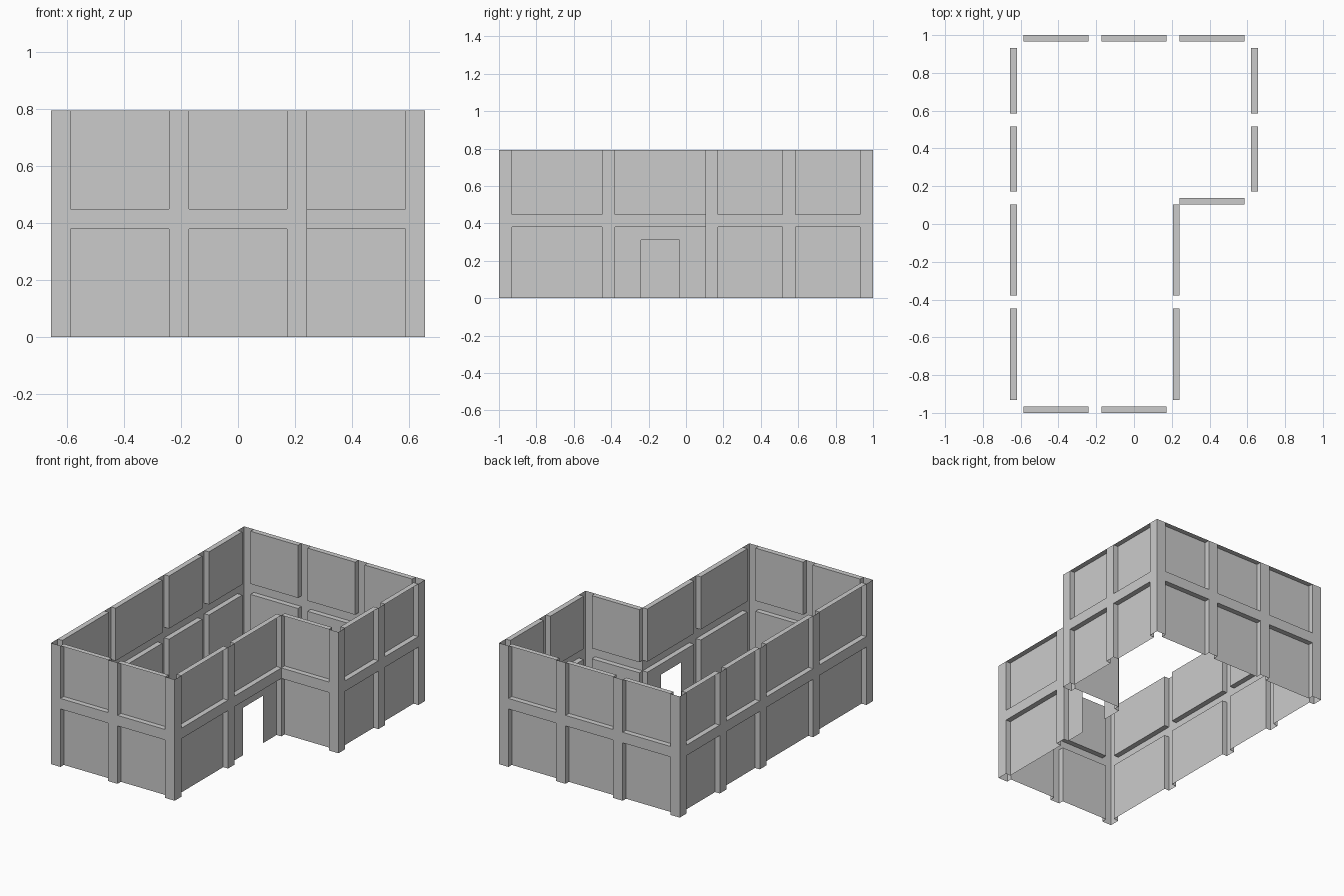
import bpy
import bmesh
from mathutils import Vector

if "Cube" in bpy.data.objects:
    bpy.data.objects.remove(bpy.data.objects["Cube"])

U = 2 / 58                      # module: the long side is 58 units
TOP, RAIL_LOW, RAIL_HIGH = 23, 11, 13
DEPTH = 1                       # panel recess
UP = Vector((0, 0, 1))


def build_wall(name, start, end, widths, door=None):
    """Sheet wall: alternating post / panel widths, running counterclockwise."""
    start, end = Vector((*start, 0)), Vector((*end, 0))
    along = (end - start).normalized()
    inward = -along.cross(UP)
    bm = bmesh.new()

    def point(s, z, depth=0):
        return bm.verts.new((start + along * s + UP * z + inward * depth) * U)

    def quad(s0, z0, s1, z1, depth=0):
        bm.faces.new([point(s0, z0, depth), point(s1, z0, depth),
                      point(s1, z1, depth), point(s0, z1, depth)])

    def recess(s0, z0, s1, z1):
        # reveals around the opening; the ground edge stays open
        ring = [(s0, z0), (s1, z0), (s1, z1), (s0, z1)]
        for i, a in enumerate(ring):
            b = ring[(i + 1) % 4]
            if a[1] == b[1] == 0:
                continue
            bm.faces.new([point(*a), point(*b), point(*b, DEPTH), point(*a, DEPTH)])
        # back panel, split around the doorway if there is one
        if door and z0 == 0 and s0 < door[0] < s1:
            d0, d1, dz = door
            quad(s0, 0, d0, dz, DEPTH)
            quad(d1, 0, s1, dz, DEPTH)
            for a, b in ((s0, d0), (d0, d1), (d1, s1)):
                quad(a, dz, b, z1, DEPTH)
        else:
            quad(s0, z0, s1, z1, DEPTH)

    s = 0
    for i, w in enumerate(widths):
        if i % 2 == 0 and w:    # post
            for z0, z1 in ((0, RAIL_LOW), (RAIL_LOW, RAIL_HIGH), (RAIL_HIGH, TOP)):
                quad(s, z0, s + w, z1)
        elif i % 2:             # lower panel, rail, upper panel
            recess(s, 0, s + w, RAIL_LOW)
            quad(s, RAIL_LOW, s + w, RAIL_HIGH)
            recess(s, RAIL_HIGH, s + w, TOP)
        s += w

    bmesh.ops.remove_doubles(bm, verts=bm.verts, dist=1e-4)
    mesh = bpy.data.meshes.new(name)
    bm.to_mesh(mesh)
    bm.free()
    bpy.context.collection.objects.link(bpy.data.objects.new(name, mesh))


# L-shaped footprint, wall by wall
build_wall("front_wall", (-19, -29), (7, -29), [2, 10, 2, 10, 2])
build_wall("door_wall", (7, -29), (7, 3), [2, 14, 2, 14, 0], door=(22, 28, 9))
build_wall("notch_wall", (7, 3), (19, 3), [0, 10, 2])
build_wall("right_wall", (19, 3), (19, 29), [2, 10, 2, 10, 2])
build_wall("back_wall", (19, 29), (-19, 29), [2, 10, 2, 10, 2, 10, 2])
build_wall("left_wall", (-19, 29), (-19, -29), [2, 10, 2, 10, 2, 14, 2, 14, 2])
